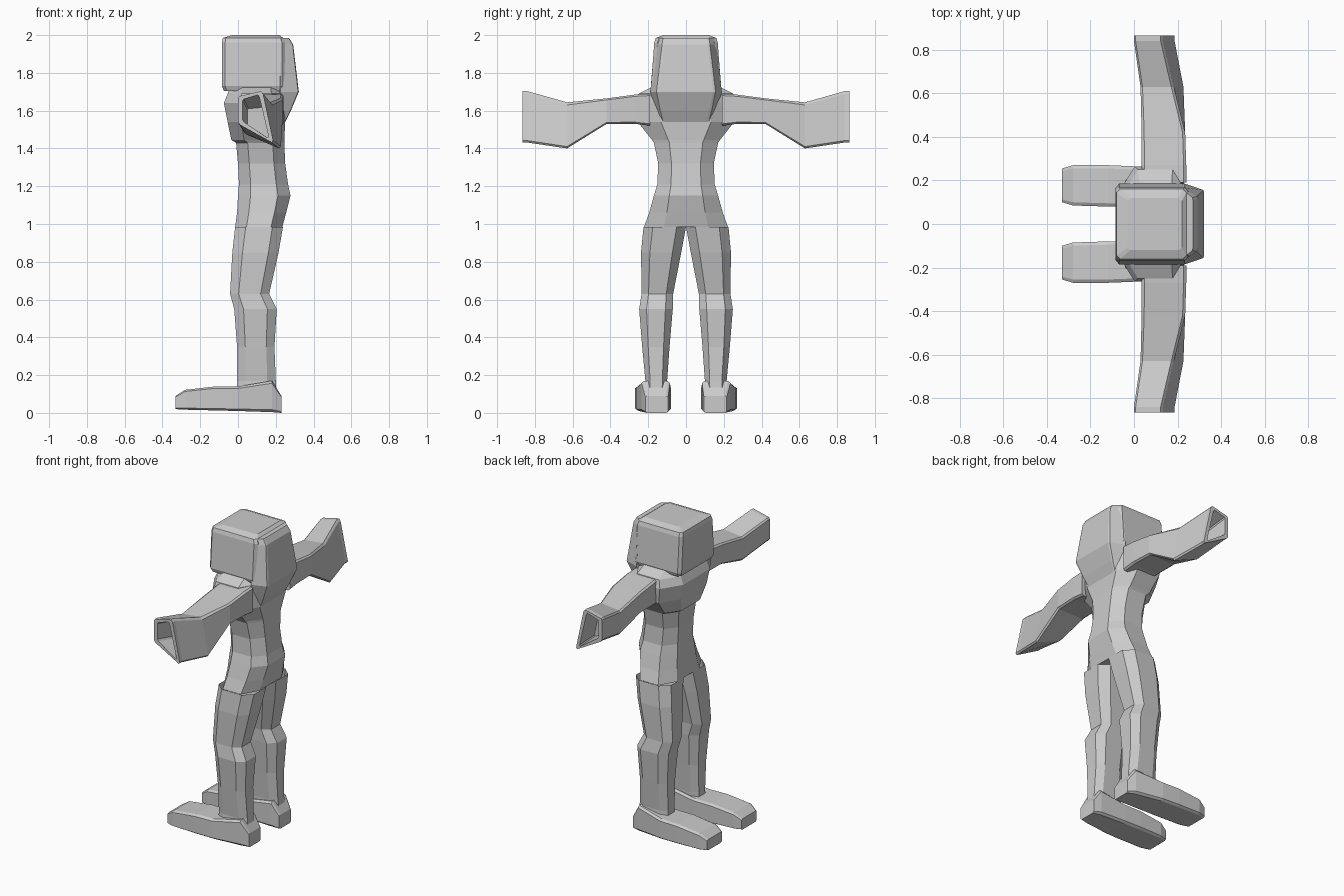
import bpy, bmesh

grey = bpy.data.materials.new("plain grey")
grey.diffuse_color = (0.6, 0.6, 0.6, 1)


def rect(a0, a1, b0, b1):
    return [(a0, b0), (a1, b0), (a1, b1), (a0, b1)]


def trap(a0, w0, a1, w1):
    return [(a0, -w0), (a1, -w1), (a1, w1), (a0, w0)]


def chamfer(quad, c):
    """Cut the four corners of a quad, giving eight points."""
    pts = []
    for i, p in enumerate(quad):
        for q in (quad[i - 1], quad[(i + 1) % 4]):
            pts.append((p[0] + (q[0] - p[0]) * c, p[1] + (q[1] - p[1]) * c))
    return pts


def loft(name, axis, rings, c=0.15, mirror=False, cap_start=True, cap_end=True):
    """Skin flat-sided rings (position, quad) stacked along an axis."""
    place = {"x": lambda t, a, b: (t, a, b),
             "y": lambda t, a, b: (a, t, b),
             "z": lambda t, a, b: (a, b, t)}[axis]
    bm = bmesh.new()
    loops = [[bm.verts.new(place(t, a, b)) for a, b in chamfer(q, c)] for t, q in rings]
    for lo, hi in zip(loops, loops[1:]):
        for i in range(8):
            j = (i + 1) % 8
            bm.faces.new((lo[i], lo[j], hi[j], hi[i]))
    if cap_start:
        bm.faces.new(loops[0])
    if cap_end:
        bm.faces.new(loops[-1])
    bmesh.ops.recalc_face_normals(bm, faces=bm.faces)
    me = bpy.data.meshes.new(name)
    bm.to_mesh(me)
    bm.free()
    me.materials.append(grey)
    ob = bpy.data.objects.new(name, me)
    bpy.context.collection.objects.link(ob)
    if mirror:
        m = ob.modifiers.new("mirror", "MIRROR")
        m.use_axis = (False, True, False)
        m.use_clip = False
        m.use_mirror_merge = False
    return ob


# Torso, hips to shoulders, with the chest stepping out at the front (-x)
loft("torso", "z", [
    (0.985, rect(-0.015, 0.235, -0.222, 0.222)),
    (1.06, rect(-0.005, 0.255, -0.195, 0.195)),
    (1.15, rect(0.0, 0.278, -0.17, 0.17)),
    (1.21, rect(0.005, 0.265, -0.152, 0.152)),
    (1.32, rect(0.0, 0.25, -0.147, 0.147)),
    (1.43, rect(-0.01, 0.245, -0.17, 0.17)),
    (1.445, rect(-0.035, 0.245, -0.18, 0.18)),
    (1.54, rect(-0.055, 0.25, -0.255, 0.255)),
    (1.64, rect(-0.075, 0.25, -0.265, 0.265)),
    (1.69, rect(-0.055, 0.25, -0.25, 0.25)),
    (1.73, rect(-0.04, 0.24, -0.17, 0.17))], c=0.24)

# Boxy head
loft("head", "z", [
    (1.705, rect(-0.075, 0.25, -0.175, 0.175)),
    (1.73, rect(-0.085, 0.25, -0.185, 0.185)),
    (1.96, rect(-0.085, 0.25, -0.168, 0.168)),
    (1.985, rect(-0.08, 0.24, -0.16, 0.16)),
    (2.0, rect(-0.03, 0.22, -0.12, 0.12))], c=0.05)

# Hood bulging behind the head and tapering down the back
loft("hood", "z", [
    (1.54, trap(0.2, 0.15, 0.25, 0.12)),
    (1.60, trap(0.2, 0.165, 0.28, 0.135)),
    (1.70, trap(0.22, 0.19, 0.322, 0.155)),
    (1.95, trap(0.22, 0.17, 0.292, 0.125)),
    (1.985, trap(0.22, 0.16, 0.27, 0.12))], c=0.04)

# Arms with flared, hollow sleeve ends
tip = [(0.0, 1.53), (0.19, 1.425), (0.13, 1.705), (0.0, 1.675)]
inner = [(0.025, 1.545), (0.165, 1.45), (0.11, 1.685), (0.025, 1.66)]
elbow = [(0.03, 1.48), (0.23, 1.395), (0.18, 1.645), (0.03, 1.63)]
deep = [(0.05, 1.50), (0.20, 1.43), (0.16, 1.62), (0.05, 1.61)]
loft("arm", "y", [
    (0.19, rect(0.04, 0.24, 1.52, 1.69)),
    (0.27, rect(0.035, 0.24, 1.53, 1.685)),
    (0.42, rect(0.035, 0.235, 1.53, 1.665)),
    (0.63, elbow), (0.84, tip), (0.865, tip), (0.865, inner), (0.66, deep)],
    c=0.06, mirror=True)

# Legs
loft("leg", "z", [
    (0.10, rect(-0.005, 0.205, 0.10, 0.22)),
    (0.17, rect(-0.005, 0.2, 0.10, 0.215)),
    (0.35, rect(-0.005, 0.193, 0.087, 0.232)),
    (0.55, rect(-0.02, 0.205, 0.07, 0.248)),
    (0.63, rect(-0.042, 0.165, 0.068, 0.235)),
    (0.85, rect(-0.03, 0.215, 0.025, 0.238)),
    (0.985, rect(-0.015, 0.238, 0.0, 0.225))],
    c=0.22, mirror=True, cap_end=False)

# Feet, toes toward -x
loft("foot", "x", [
    (-0.33, rect(0.10, 0.255, 0.02, 0.09)),
    (-0.28, rect(0.085, 0.27, 0.017, 0.122)),
    (-0.12, rect(0.08, 0.27, 0.013, 0.14)),
    (0.0, rect(0.08, 0.265, 0.01, 0.14)),
    (0.18, rect(0.085, 0.235, 0.004, 0.17)),
    (0.23, rect(0.095, 0.215, 0.0, 0.09))], c=0.08, mirror=True)
